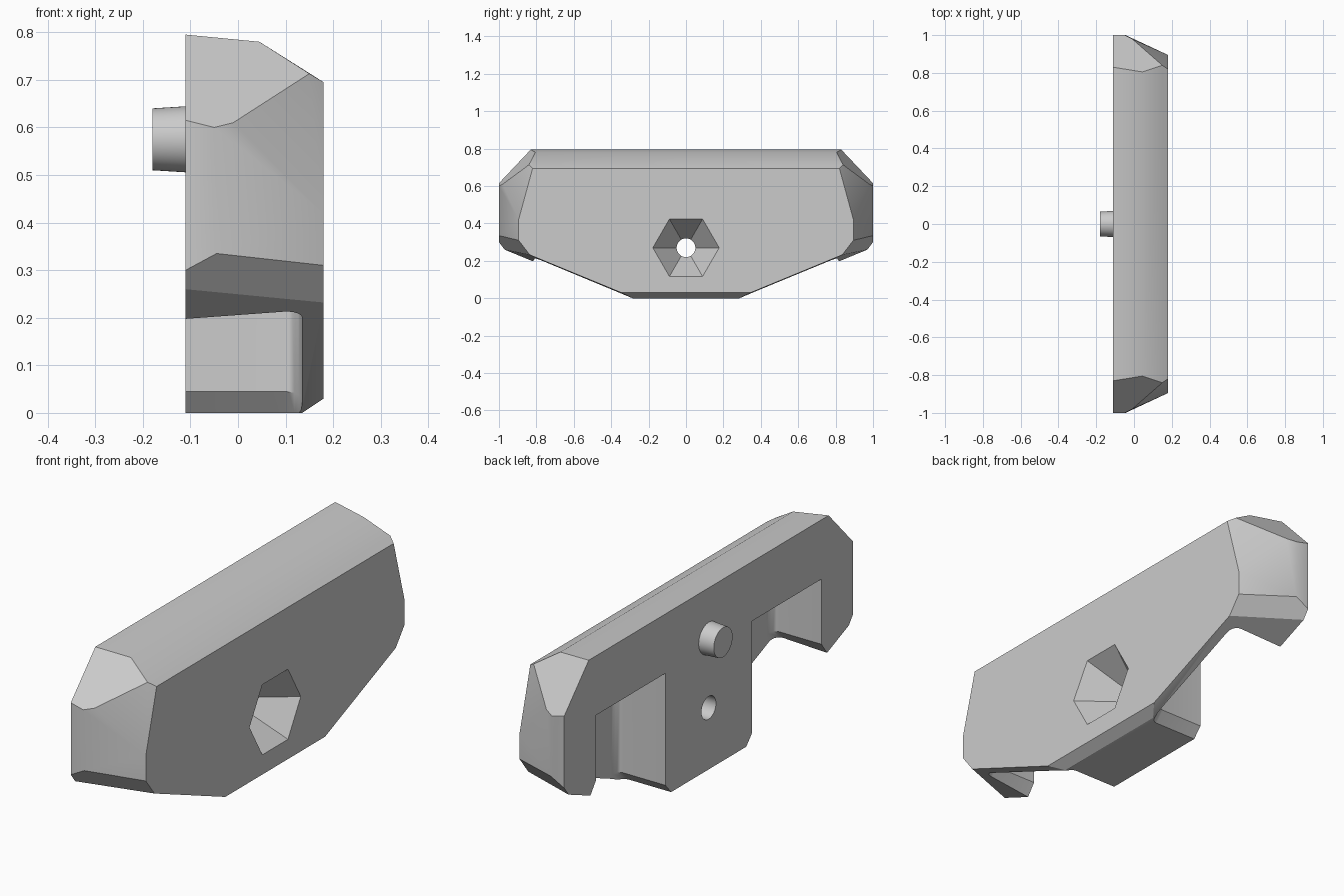
import bpy, bmesh, math
from mathutils import Matrix, Vector

cube = bpy.data.objects.get("Cube")
if cube:
    bpy.data.objects.remove(cube, do_unlink=True)

BACK, FACE, FLOOR = -0.11, 0.18, 0.135   # depths along x
HOLE_Z, PEG_Z = 0.27, 0.575

grey = bpy.data.materials.new("plain grey")
grey.use_nodes = True
GREY = (0.6, 0.6, 0.6, 1)
grey.diffuse_color = GREY
grey.node_tree.nodes["Principled BSDF"].inputs["Base Color"].default_value = GREY


def finish(name, bm):
    bmesh.ops.recalc_face_normals(bm, faces=bm.faces)
    mesh = bpy.data.meshes.new(name)
    bm.to_mesh(mesh)
    bm.free()
    mesh.materials.append(grey)
    obj = bpy.data.objects.new(name, mesh)
    bpy.context.collection.objects.link(obj)
    return obj


def activate(obj):
    bpy.ops.object.select_all(action="DESELECT")
    obj.select_set(True)
    bpy.context.view_layer.objects.active = obj


def cone(name, sides, r_left, r_right, x0, x1, z):
    """Cone along x, from radius r_left at x0 to r_right at x1."""
    bm = bmesh.new()
    bmesh.ops.create_cone(bm, cap_ends=True, segments=sides, radius1=r_left,
                          radius2=r_right, depth=x1 - x0)
    bm.transform(Matrix.Translation(((x0 + x1) / 2, 0, z))
                 @ Matrix.Rotation(math.pi / 2, 4, "Y"))
    return finish(name, bm)


# Faceted body: hull of one end's corners and their mirror image
corners = [
    (BACK, .83, .795), (.045, .805, .78), (.15, .84, .713), (FACE, .82, .695),
    (BACK, 1, .615), (-.05, 1, .60), (-.01, .98, .61), (FACE, .895, .42),
    (FACE, .895, .31), (-.045, 1, .335), (BACK, 1, .30), (BACK, .97, .26),
    (FACE, .835, .232), (FACE, .345, .03), (FLOOR, .285, 0), (BACK, .339, 0),
]
bm = bmesh.new()
for x, y, z in corners:
    bm.verts.new((x, y, z))
    bm.verts.new((x, -y, z))
bmesh.ops.convex_hull(bm, input=bm.verts)
bmesh.ops.dissolve_limit(bm, angle_limit=math.radians(4),
                         verts=bm.verts, edges=bm.edges)
body = finish("body", bm)


# Pocket cutter: side profile pushed into the back, rounded at its floor
def pocket(name, side):
    profile = [(.215, -.05), (.26, 0), (.30, .045), (.30, .535),
               (.78, .535), (.78, .25), (.82, .196), (1, -.05)]
    bm = bmesh.new()
    face = bm.faces.new([bm.verts.new((-.3, side * y, z)) for y, z in profile])
    ext = bmesh.ops.extrude_face_region(bm, geom=[face], use_keep_orig=True)
    top = [v for v in ext["geom"] if isinstance(v, bmesh.types.BMVert)]
    bmesh.ops.translate(bm, verts=top, vec=Vector((FLOOR + .3, 0, 0)))
    bmesh.ops.recalc_face_normals(bm, faces=bm.faces)
    rim = [e for e in bm.edges if all(v.co.x > 0 for v in e.verts)]
    bmesh.ops.bevel(bm, geom=rim, offset=.04, segments=5, profile=.5,
                    affect="EDGES")
    return finish(name, bm)


cutters = [
    pocket("pocket_cutter_left", 1),
    pocket("pocket_cutter_right", -1),
    cone("hole_cutter", 32, .05, .05, -.2, .1, HOLE_Z),
    # Hexagonal funnel, run slightly past the face for a clean cut
    cone("hex_cutter", 6, .04, .185, 0, FACE + .01, HOLE_Z),
]
for cutter in cutters:
    cutter.hide_render = True
    mod = body.modifiers.new(cutter.name, "BOOLEAN")
    mod.operation = "DIFFERENCE"
    mod.solver = "EXACT"
    mod.object = cutter
    activate(body)
    bpy.ops.object.modifier_apply(modifier=mod.name)
    bpy.data.objects.remove(cutter, do_unlink=True)

# Locating peg on the back
peg = cone("peg", 48, .065, .07, -.18, BACK + .01, PEG_Z)

for obj in (body, peg):
    activate(obj)
    bpy.ops.object.shade_smooth_by_angle(angle=math.radians(30))
